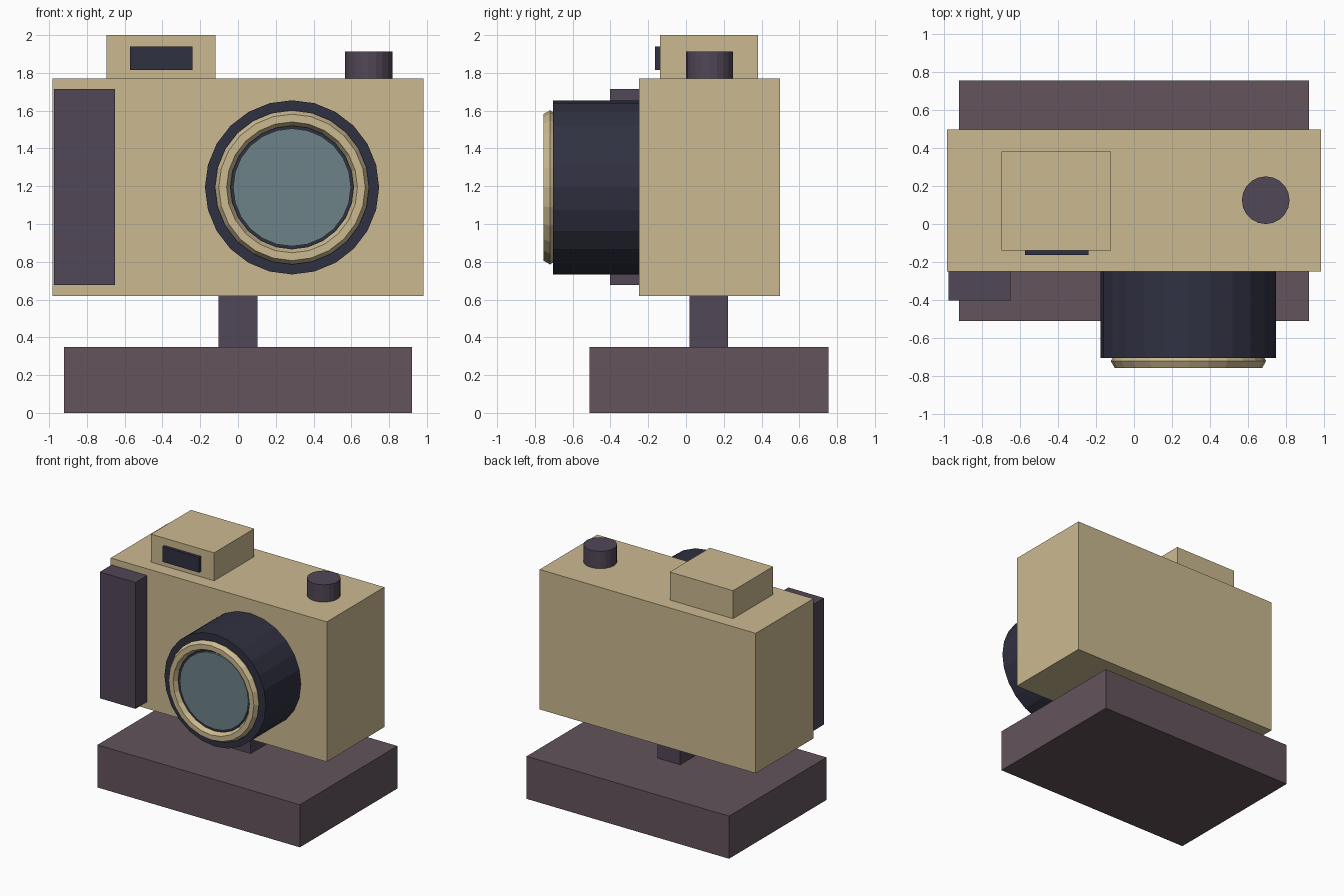
import bpy
from math import pi

if "Cube" in bpy.data.objects:
    bpy.data.objects.remove(bpy.data.objects["Cube"])


def material(name, rgb):
    m = bpy.data.materials.new(name)
    m.diffuse_color = (*rgb, 1)
    m.use_nodes = True
    m.node_tree.nodes["Principled BSDF"].inputs["Base Color"].default_value = m.diffuse_color
    return m


TAN = material("tan", (0.60, 0.49, 0.28))
PLUM = material("plum", (0.125, 0.087, 0.107))
VIOLET = material("violet", (0.083, 0.063, 0.093))
NAVY = material("navy", (0.03, 0.031, 0.054))
GLASS = material("glass", (0.15, 0.225, 0.245))


def finish(name, mat):
    ob = bpy.context.object
    ob.name = ob.data.name = name
    ob.data.materials.append(mat)
    return ob


def box(name, x, y, z, mat):
    """Box from its (min, max) range on each axis."""
    bpy.ops.mesh.primitive_cube_add(size=1)
    ob = finish(name, mat)
    ranges = (x, y, z)
    mid = [(a + b) / 2 for a, b in ranges]
    dim = [b - a for a, b in ranges]
    for v in ob.data.vertices:
        v.co = [mid[i] + v.co[i] * dim[i] for i in range(3)]


def cylinder(name, radius, depth, loc, sides, mat, rot=(0, 0, 0)):
    bpy.ops.mesh.primitive_cylinder_add(vertices=sides, radius=radius, depth=depth,
                                        location=loc, rotation=rot)
    return finish(name, mat)


# Stand
box("base", (-0.92, 0.92), (-0.51, 0.755), (0, 0.35), PLUM)
box("post", (-0.103, 0.103), (0.018, 0.223), (0.33, 0.64), VIOLET)

# Camera body with grip and viewfinder
box("body", (-0.982, 0.982), (-0.25, 0.497), (0.62, 1.77), TAN)
box("grip", (-0.975, -0.65), (-0.402, -0.24), (0.677, 1.715), VIOLET)
box("viewfinder", (-0.695, -0.12), (-0.138, 0.382), (1.75, 2.0), TAN)
box("viewfinder_window", (-0.573, -0.24), (-0.164, -0.13), (1.815, 1.94), NAVY)

# Shutter button
cylinder("shutter_button", 0.125, 0.16, (0.692, 0.125, 1.832), 20, VIOLET)

# Lens: barrel, six-sided rim ring and glass, all along y
FACING = (pi / 2, 0, 0)
LX, LZ = 0.286, 1.194
cylinder("lens_barrel", 0.461, 0.475, (LX, -0.4675, LZ), 24, NAVY, FACING)
bpy.ops.mesh.primitive_torus_add(major_radius=0.367, minor_radius=0.041,
                                 major_segments=24, minor_segments=6,
                                 location=(LX, -0.72, LZ), rotation=FACING)
finish("lens_ring", TAN)
cylinder("lens_glass", 0.312, 0.06, (LX, -0.69, LZ), 24, GLASS, FACING)
